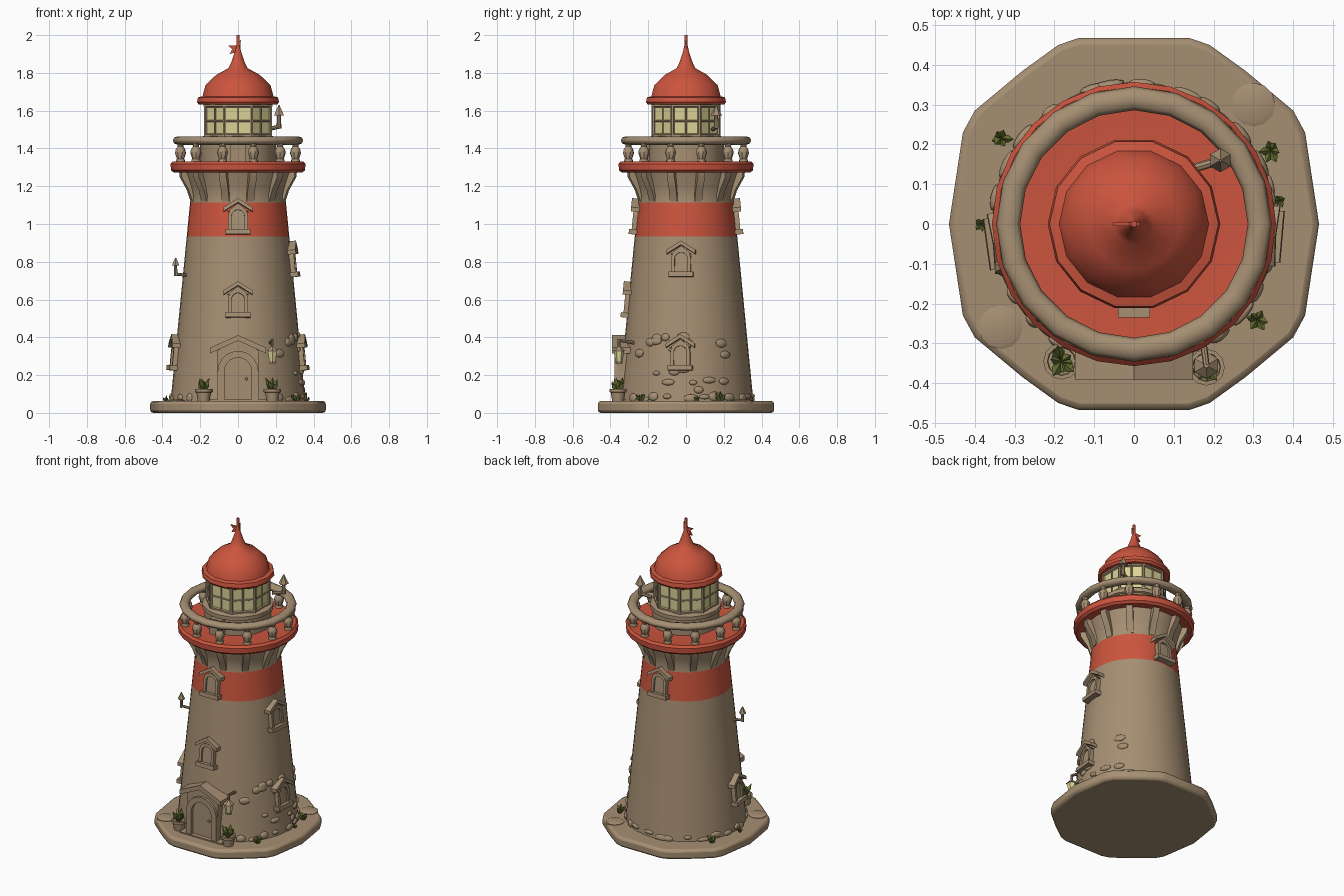
import bpy, bmesh, random
from math import pi, sin, cos, radians
from mathutils import Matrix, Vector

random.seed(4)
if "Cube" in bpy.data.objects:
    bpy.data.objects.remove(bpy.data.objects["Cube"])


def material(name, rgb):
    m = bpy.data.materials.new(name)
    m.use_nodes = True
    m.diffuse_color = (*rgb, 1)
    m.node_tree.nodes["Principled BSDF"].inputs["Base Color"].default_value = (*rgb, 1)
    return m


STONE = material("tan stone", (0.38, 0.275, 0.17))
RED = material("red paint", (0.6, 0.09, 0.048))
GLASS = material("cream glass", (0.71, 0.65, 0.3))
LEAF = material("leaf green", (0.13, 0.16, 0.03))


def finish(bm, name, mats, matrix=Matrix(), rule=None, bevel=0):
    bmesh.ops.recalc_face_normals(bm, faces=bm.faces)
    bm.normal_update()
    for f in bm.faces:
        f.smooth = True
        f.material_index = rule(f) if rule else 0
    me = bpy.data.meshes.new(name)
    bm.to_mesh(me)
    bm.free()
    me.set_sharp_from_angle(angle=radians(40))
    for m in mats:
        me.materials.append(m)
    ob = bpy.data.objects.new(name, me)
    ob.matrix_world = matrix
    bpy.context.collection.objects.link(ob)
    if bevel:
        mod = ob.modifiers.new("soft edges", "BEVEL")
        mod.width, mod.segments = bevel, 2
        mod.limit_method, mod.angle_limit = "ANGLE", radians(60)
    return ob


def prism(bm, pts, y0, y1):
    """Outline in x and z, extruded along y."""
    a = [bm.verts.new((x, y0, z)) for x, z in pts]
    b = [bm.verts.new((x, y1, z)) for x, z in pts]
    bm.faces.new(a)
    bm.faces.new(b[::-1])
    for i in range(len(pts)):
        j = (i + 1) % len(pts)
        bm.faces.new((a[i], b[i], b[j], a[j]))


def box(bm, x0, x1, y0, y1, z0, z1):
    prism(bm, [(x0, z0), (x1, z0), (x1, z1), (x0, z1)], y0, y1)


def lathe(bm, profile, n, offset=0.0, centre=(0, 0)):
    rings = []
    for r, z in profile:
        rings.append([bm.verts.new((centre[0] + r * cos(offset + 2 * pi * i / n),
                                    centre[1] + r * sin(offset + 2 * pi * i / n), z))
                      for i in range(n)])
    for lo, hi in zip(rings, rings[1:]):
        for i in range(n):
            j = (i + 1) % n
            bm.faces.new((lo[i], lo[j], hi[j], hi[i]))
    bm.faces.new(rings[0][::-1])
    bm.faces.new(rings[-1])


def rod(bm, p, q, r0, r1, n=8):
    p, q = Vector(p), Vector(q)
    m = Matrix.Translation((p + q) / 2) @ (q - p).to_track_quat("Z", "Y").to_matrix().to_4x4()
    bmesh.ops.create_cone(bm, cap_ends=True, segments=n, radius1=r0, radius2=r1,
                          depth=(q - p).length, matrix=m)


def arc(w, spring, n=10):
    return [(w * cos(pi * i / n), spring + w * sin(pi * i / n)) for i in range(n + 1)]


def arch(w, z0, spring):
    return [(-w, z0), (w, z0)] + arc(w, spring)


def arch_band(w_out, w_in, z0, spring):
    return [(w_out, z0)] + arc(w_out, spring) + [(-w_out, z0), (-w_in, z0)] \
        + arc(w_in, spring)[::-1] + [(w_in, z0)]


def chevron(w, eave, apex, t):
    return [(-w, eave), (0, apex), (w, eave), (w, eave - t), (0, apex - t), (-w, eave - t)]


def wall_radius(z):
    return 0.357 - 0.098 * (z - 0.06)


def on_wall(deg, z, lean=0.097):
    """Local frame on the wall: x sideways, -y outward, z up."""
    return (Matrix.Rotation(radians(deg + 90), 4, "Z")
            @ Matrix.Translation((0, -wall_radius(z), z)) @ Matrix.Rotation(-lean, 4, "X"))


# Plinth with rounded rim
q = [(0.465, 0), (0.43, 0.23), (0.4, 0.285), (0.28, 0.385), (0.19, 0.45), (0.14, 0.467)]
outline = q + [(-x, y) for x, y in q[::-1]] + [(-x, -y) for x, y in q[1:]] \
    + [(x, -y) for x, y in q[:0:-1]]
bm = bmesh.new()
prism(bm, outline, -0.063, 0)
finish(bm, "plinth", [STONE], Matrix.Rotation(-pi / 2, 4, "X"), bevel=0.016)
bm = bmesh.new()
box(bm, -0.15, 0.15, -0.385, -0.28, 0.05, 0.07)
for c in ((0.3, 0.3), (-0.335, -0.26)):
    lathe(bm, [(0.055, 0.05), (0.055, 0.066), (0.045, 0.07)], 12, 0, c)
finish(bm, "doorstep_and_slabs", [STONE])

# Tower with painted band and flared neck
bm = bmesh.new()
tower = [(wall_radius(z), z) for z in (0.05, 0.3, 0.6, 0.935, 1.115)]
lathe(bm, tower + [(0.25, 1.15), (0.262, 1.2), (0.29, 1.285)], 36)
finish(bm, "tower", [STONE, RED],
       rule=lambda f: int(0.935 < f.calc_center_median().z < 1.115))

# Corbels under the gallery
bm = bmesh.new()
for i in range(12):
    old = set(bm.verts)
    prism(bm, [(0.23, 1.12), (0.255, 1.12), (0.275, 1.18), (0.315, 1.25),
               (0.318, 1.285), (0.23, 1.285)], -0.02, 0.02)
    bmesh.ops.rotate(bm, verts=[v for v in bm.verts if v not in old],
                     matrix=Matrix.Rotation(radians(15 + 30 * i), 3, "Z"))
finish(bm, "corbels", [STONE])

# Gallery deck, balusters and rail
bm = bmesh.new()
lathe(bm, [(0.28, 1.277), (0.34, 1.272), (0.355, 1.285), (0.357, 1.318),
           (0.345, 1.332), (0.3, 1.328), (0.18, 1.328)], 24)
finish(bm, "gallery_deck", [RED])
bm = bmesh.new()
for i in range(12):
    a = radians(15 + 30 * i)
    lathe(bm, [(0.024, 1.32), (0.024, 1.338), (0.02, 1.345), (0.03, 1.375), (0.026, 1.395),
               (0.015, 1.41), (0.022, 1.43)], 8, a, (0.315 * cos(a), 0.315 * sin(a)))
finish(bm, "balusters", [STONE])
bpy.ops.mesh.primitive_torus_add(major_segments=20, minor_segments=8, major_radius=0.316,
                                 minor_radius=0.03, location=(0, 0, 1.442))
rail = bpy.context.object
rail.name, rail.scale.z = "gallery_rail", 0.75
rail.data.materials.append(STONE)
rail.data.shade_smooth()

# Lantern room
bm = bmesh.new()
lathe(bm, [(0.2, 1.32), (0.2, 1.425), (0.212, 1.43), (0.212, 1.455), (0.185, 1.465)], 16)
box(bm, -0.04, 0.04, -0.235, -0.15, 1.32, 1.43)
finish(bm, "lantern_drum", [STONE])
bm = bmesh.new()
lathe(bm, [(0.185, 1.45), (0.185, 1.645)], 8, pi / 8)
finish(bm, "lantern_glass", [GLASS])
bm = bmesh.new()
corner = [Vector((0.186 * cos(pi / 8 + i * pi / 4), 0.186 * sin(pi / 8 + i * pi / 4), 0))
          for i in range(8)]
for i, c in enumerate(corner):
    d = corner[(i + 1) % 8]
    rod(bm, c + Vector((0, 0, 1.45)), c + Vector((0, 0, 1.645)), 0.01, 0.01, 6)
    for z, r in ((1.468, 0.01), (1.545, 0.006), (1.628, 0.011)):
        rod(bm, c + Vector((0, 0, z)), d + Vector((0, 0, z)), r, r, 6)
    m = (c + d) / 2
    rod(bm, m + Vector((0, 0, 1.45)), m + Vector((0, 0, 1.645)), 0.005, 0.005, 6)
finish(bm, "glazing_bars", [STONE])

# Dome roof, finial and weather vane
bm = bmesh.new()
lathe(bm, [(0.17, 1.632), (0.207, 1.632), (0.217, 1.645), (0.212, 1.67), (0.188, 1.676),
           (0.172, 1.735), (0.115, 1.79), (0.05, 1.825), (0.034, 1.86),
           (0.017, 1.91), (0.008, 1.95), (0.008, 2.0)], 14)
finish(bm, "dome_roof", [RED])
bm = bmesh.new()
prism(bm, [(0.015, 1.975), (-0.012, 1.945), (-0.052, 1.945), (-0.03, 1.925),
           (-0.045, 1.9), (0.012, 1.915)], -0.005, 0.005)
finish(bm, "weather_vane", [RED])

# Gabled windows around the tower
for n, (deg, z) in enumerate([(-90, 0.5), (-90, 0.94), (-5, 0.22), (-5, 0.715),
                              (90, 0.94), (188, 0.22)]):
    bm = bmesh.new()
    box(bm, -0.065, 0.065, -0.034, 0.03, 0.004, 0.03)
    prism(bm, arch(0.036, 0.02, 0.1), -0.008, 0.03)
    prism(bm, arch_band(0.052, 0.034, 0.02, 0.1), -0.02, 0.03)
    prism(bm, [(-0.055, 0.125), (0, 0.17), (0.055, 0.125), (0, 0.135)], -0.016, 0.03)
    prism(bm, chevron(0.076, 0.147, 0.195, 0.022), -0.034, 0.03)
    finish(bm, f"window_{n + 1}", [STONE], on_wall(deg, z))

# Arched entrance with gabled hood
bm = bmesh.new()
prism(bm, arch(0.075, 0.06, 0.22), -0.358, -0.25)
prism(bm, arch_band(0.108, 0.072, 0.06, 0.22), -0.378, -0.25)
prism(bm, [(-0.11, 0.22), (-0.11, 0.33), (0, 0.39), (0.11, 0.33), (0.11, 0.22), (0.08, 0.28),
           (0, 0.32), (-0.08, 0.28)], -0.362, -0.25)
prism(bm, chevron(0.148, 0.345, 0.412, 0.03), -0.392, -0.25)
rod(bm, (0.045, -0.35, 0.18), (0.045, -0.368, 0.18), 0.009, 0.007)
finish(bm, "entrance", [STONE])

# Hanging lamp beside the entrance
bm = bmesh.new()
rod(bm, (0.17, -0.27, 0.37), (0.182, -0.355, 0.385), 0.009, 0.008)
rod(bm, (0.182, -0.355, 0.39), (0.182, -0.355, 0.34), 0.007, 0.007)
rod(bm, (0.182, -0.355, 0.328), (0.182, -0.355, 0.352), 0.034, 0.008, 6)
rod(bm, (0.182, -0.355, 0.262), (0.182, -0.355, 0.274), 0.018, 0.02, 6)
finish(bm, "lamp_bracket", [STONE])
bm = bmesh.new()
rod(bm, (0.182, -0.355, 0.272), (0.182, -0.355, 0.33), 0.019, 0.028, 6)
finish(bm, "lamp_glass", [GLASS])


# Elbow vent pipes with pointed caps
def vent(name, foot, x, y, z, size):
    bm = bmesh.new()
    rod(bm, foot, (x, y, z), 0.011 * size, 0.011 * size)
    rod(bm, (x, y, z - 0.01), (x, y, z + 0.065 * size), 0.013 * size, 0.01 * size)
    rod(bm, (x, y, z + 0.06 * size), (x, y, z + 0.115 * size), 0.03 * size, 0.003, 6)
    finish(bm, name, [STONE])


vent("lantern_vent", (0.15, 0.14, 1.5), 0.217, 0.16, 1.515, 1.0)
vent("wall_vent", (-0.24, -0.09, 0.725), -0.33, -0.11, 0.735, 0.75)


# Plant pots and small tufts
def tuft(name, x, y, z, size, count):
    bm = bmesh.new()
    for i in range(count):
        a = 2 * pi * i / count + random.uniform(-0.3, 0.3)
        out, up = size * random.uniform(0.35, 0.65), size * random.uniform(0.6, 1.1)
        p = Vector((x, y, z))
        mid = p + Vector((cos(a) * out * 0.6, sin(a) * out * 0.6, up * 0.6))
        rod(bm, p, mid, size * 0.12, size * 0.2, 4)
        rod(bm, mid, p + Vector((cos(a) * out, sin(a) * out, up)), size * 0.2, 0.001, 4)
    finish(bm, name, [LEAF])


for side, x, y in (("right", -0.182, -0.345), ("left", 0.182, -0.36)):
    bm = bmesh.new()
    lathe(bm, [(0.03, 0.055), (0.038, 0.108), (0.046, 0.11), (0.046, 0.126), (0.036, 0.126),
               (0.034, 0.118)], 12, 0, (x, y))
    finish(bm, side + "_plant_pot", [STONE])
    tuft(side + "_pot_plant", x, y, 0.112, 0.07, 8)
for i, (x, y) in enumerate([(0.31, -0.24), (0.345, 0.185), (-0.335, 0.215), (0.365, 0.06),
                            (-0.385, 0.0)]):
    tuft(f"tuft_{i + 1}", x, y, 0.06, 0.05 if i < 3 else 0.03, 6)

# Rough stones at the foot and on the lower wall
bm = bmesh.new()
for i in range(44):
    foot = i < 26
    deg = i * 360 / 26 + random.uniform(-4, 4) if foot else random.uniform(-60, 40)
    z = random.uniform(0.07, 0.09) if foot else random.uniform(0.12, 0.42)
    if abs((deg + 90 + 180) % 360 - 180) < 22:
        continue
    size = Matrix.Diagonal((random.uniform(0.02, 0.04), 0.011, random.uniform(0.012, 0.026), 1))
    bmesh.ops.create_icosphere(bm, subdivisions=2, radius=1, matrix=on_wall(deg, z) @ size)
finish(bm, "wall_stones", [STONE])
